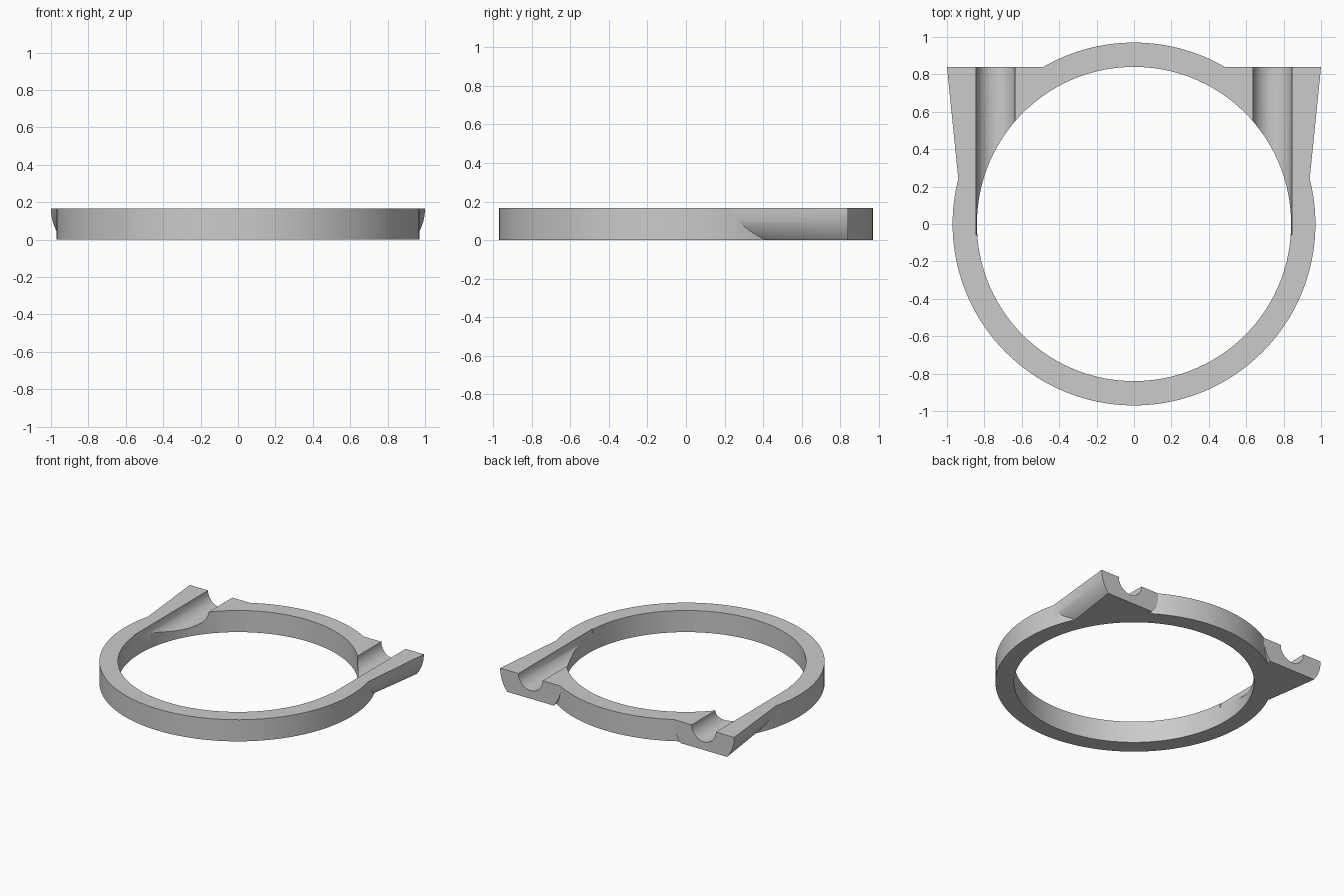
import bpy
import math

default = bpy.data.objects.get("Cube")
if default:
    bpy.data.objects.remove(default, do_unlink=True)

H = 0.167          # ring height
R_OUT, R_IN = 0.97, 0.84
LUG_X = 0.74       # sideways position of both lug axes
BACK_Y = 0.84      # flat rear end of the lugs

grey = bpy.data.materials.new("light grey")
grey.use_nodes = True
colour = (0.6, 0.6, 0.6, 1)
grey.diffuse_color = colour
grey.node_tree.nodes["Principled BSDF"].inputs["Base Color"].default_value = colour


def named(name):
    obj = bpy.context.object
    obj.name = name
    obj.data.materials.append(grey)
    return obj


def upright(name, radius):
    bpy.ops.mesh.primitive_cylinder_add(vertices=160, radius=radius, depth=1,
                                        location=(0, 0, H / 2))
    return named(name)


def along_y(name, x, y0, y1, r0, r1, sides):
    # Cone frustum lying along y, from radius r0 at y0 to r1 at y1
    bpy.ops.mesh.primitive_cone_add(vertices=sides, radius1=r0, radius2=r1,
                                    depth=y1 - y0, location=(x, (y0 + y1) / 2, H),
                                    rotation=(-math.pi / 2, 0, 0))
    return named(name)


def combine(target, tool, operation):
    tool.hide_render = True
    mod = target.modifiers.new(operation.lower(), 'BOOLEAN')
    mod.operation = operation
    mod.solver = 'EXACT'
    mod.object = tool
    bpy.context.view_layer.objects.active = target
    bpy.ops.object.modifier_apply(modifier=mod.name)
    bpy.data.objects.remove(tool, do_unlink=True)


# Outer disc with a tapered round lug on each side
ring = upright("mounting_ring", R_OUT)
for side in (-1, 1):
    lug = along_y("lug", side * LUG_X, 0, BACK_Y, 0.175, 0.26, 96)
    combine(ring, lug, 'UNION')

# Trim everything to a flat slab
bpy.ops.mesh.primitive_cube_add(size=1, location=(0, 0, H / 2))
slab = named("slab")
slab.scale = (3, 3, H)
combine(ring, slab, 'INTERSECT')

# Central bore and the two half-round channels
combine(ring, upright("bore", R_IN), 'DIFFERENCE')
for side in (-1, 1):
    channel = along_y("channel", side * LUG_X, -0.06, 1.1, 0.104, 0.104, 64)
    combine(ring, channel, 'DIFFERENCE')

bpy.ops.object.select_all(action='DESELECT')
ring.select_set(True)
bpy.context.view_layer.objects.active = ring
bpy.ops.object.transform_apply(location=True, rotation=True, scale=True)
bpy.ops.object.shade_smooth_by_angle(angle=math.radians(30))
